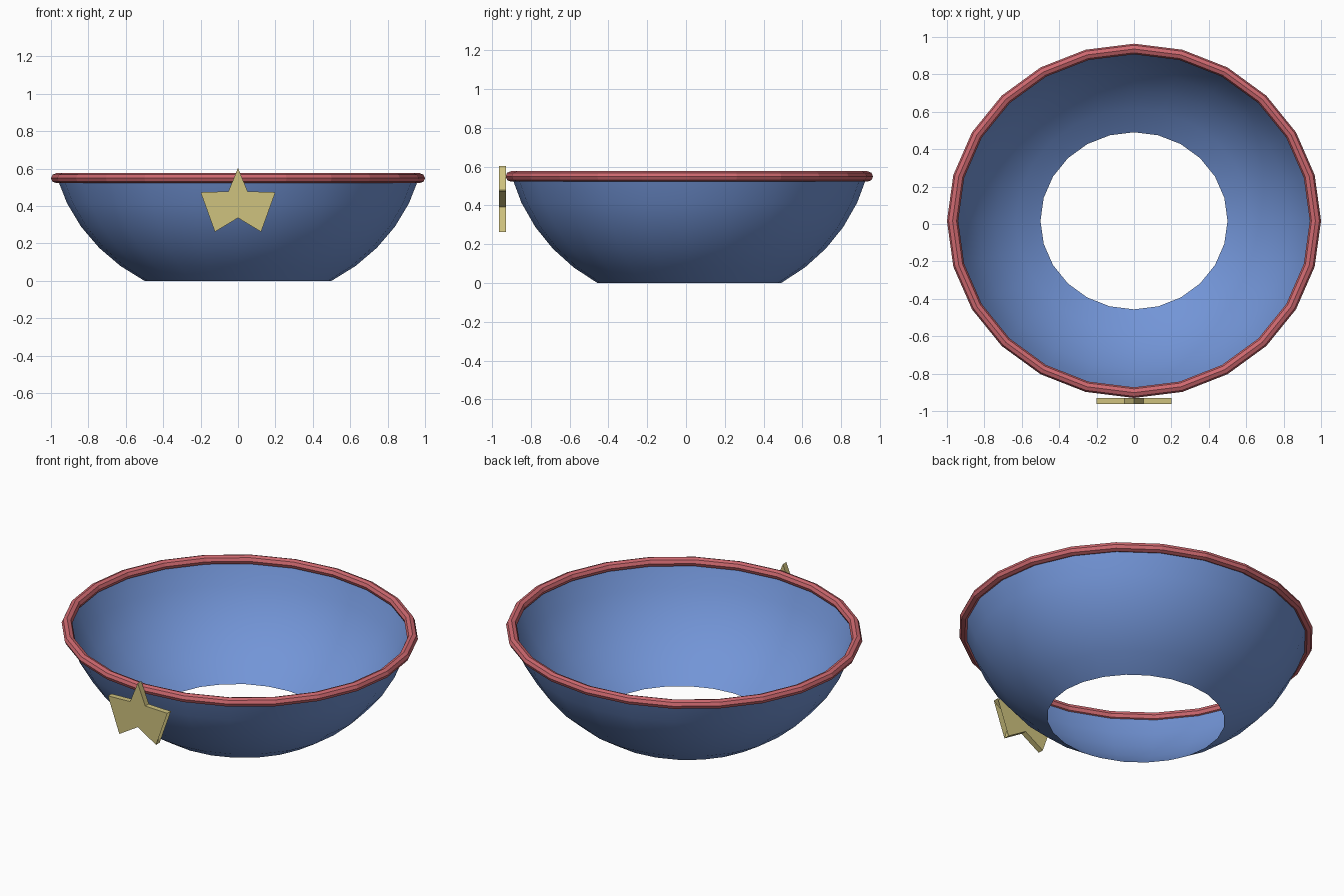
import bpy, math
from math import sin, cos, pi, radians

cube = bpy.data.objects.get("Cube")
if cube:
    bpy.data.objects.remove(cube, do_unlink=True)

SEGMENTS = 24
DEPTH = 0.947      # the bowl is slightly narrower front to back
SQUASH = 0.9       # and flattened in height
CENTRE_Y = 0.017
RIM_Z = 0.549


def material(name, colour):
    mat = bpy.data.materials.new(name)
    mat.use_nodes = True
    mat.diffuse_color = (*colour, 1)
    mat.node_tree.nodes["Principled BSDF"].inputs["Base Color"].default_value = (*colour, 1)
    return mat


def add_part(name, verts, faces, mat, smooth=False):
    mesh = bpy.data.meshes.new(name)
    mesh.from_pydata(verts, [], faces)
    mesh.materials.append(mat)
    mesh.polygons.foreach_set("use_smooth", [smooth] * len(mesh.polygons))
    mesh.update()
    obj = bpy.data.objects.new(name, mesh)
    bpy.context.collection.objects.link(obj)
    return obj


def lathe(name, profile, mat, closed=False, smooth=False):
    """Turn a (radius, height) profile around the bowl's oval axis."""
    n = len(profile)
    verts = [(r * cos(2 * pi * s / SEGMENTS),
              CENTRE_Y + DEPTH * r * sin(2 * pi * s / SEGMENTS), z)
             for s in range(SEGMENTS) for r, z in profile]
    faces = []
    for s in range(SEGMENTS):
        a, b = s * n, (s + 1) % SEGMENTS * n
        for i in range(n if closed else n - 1):
            j = (i + 1) % n
            faces.append((a + i, b + i, b + j, a + j))
    return add_part(name, verts, faces, mat, smooth)


blue = material("bowl blue", (0.17, 0.30, 0.68))
red = material("rim red", (0.62, 0.14, 0.16))
gold = material("star gold", (0.62, 0.54, 0.21))

# Bowl: open band of a flattened sphere, without a floor
angles = [radians(a) for a in range(60, 14, -9)]
lathe("bowl", [(cos(a), SQUASH * (sin(angles[0]) - sin(a))) for a in angles],
      blue, smooth=True)

# Rim: faceted eight-sided ring around the top edge
ring = [2 * pi * i / 8 for i in range(8)]
lathe("rim", [(0.97 + 0.03 * cos(a), RIM_Z + 0.03 * SQUASH * sin(a)) for a in ring],
      red, closed=True)

# Star: five-pointed plate on the front; its caps span the two side notches
FRONT, BACK, STAR_Z = -0.963, -0.929, 0.415
verts = []
for y in (FRONT, BACK):
    for i in range(10):
        r = 0.087 if i % 2 else 0.21
        verts.append((r * sin(pi * i / 5), y, STAR_Z + SQUASH * r * cos(pi * i / 5)))
walls = [(i, i + 10, (i + 1) % 10 + 10, (i + 1) % 10) for i in range(10)]
outline = [i for i in range(10) if i not in (3, 7)]
caps = [outline, [i + 10 for i in reversed(outline)]]
add_part("star", verts, walls + caps, gold)
